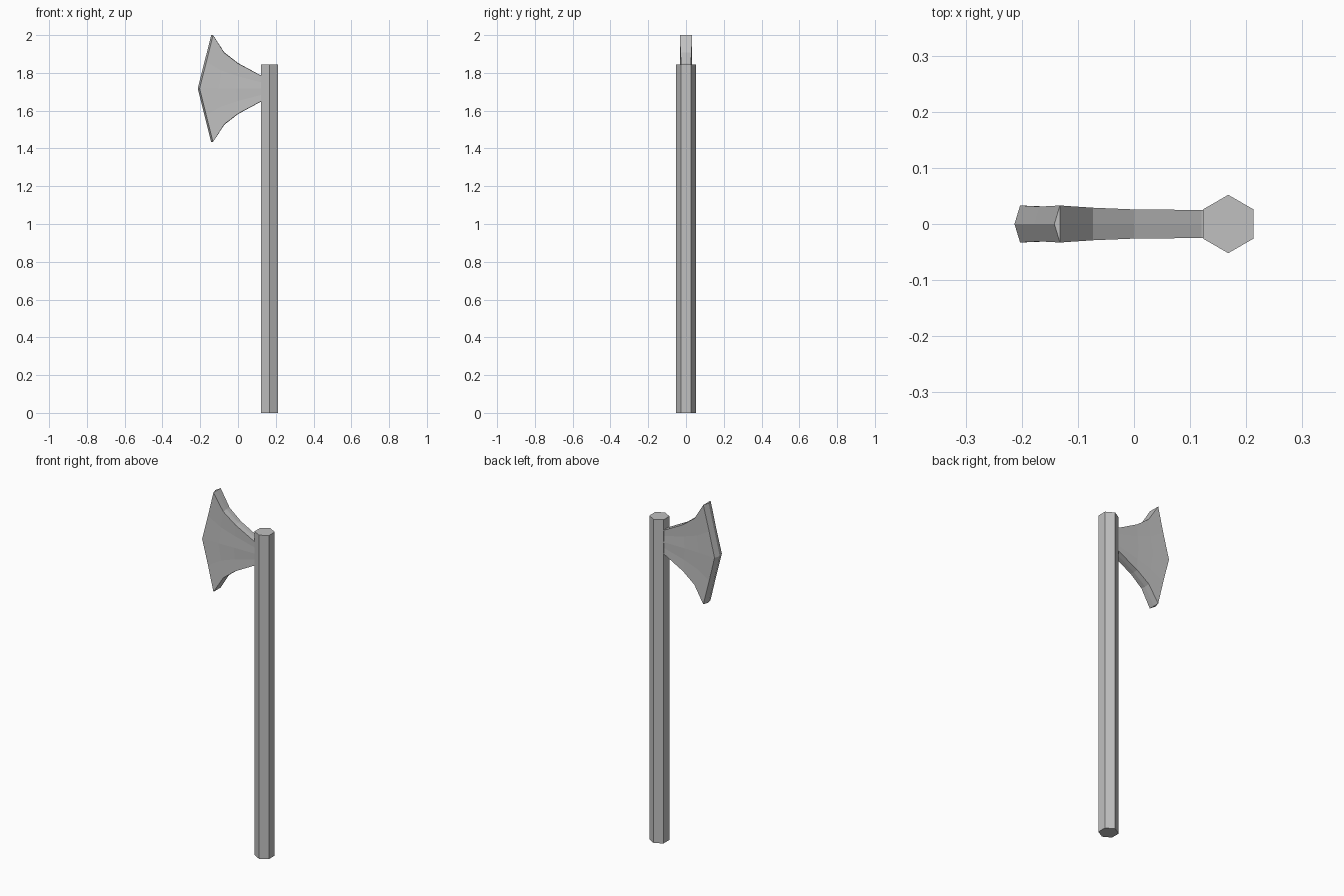
import bpy
import bmesh
import math

if "Cube" in bpy.data.objects:
    bpy.data.objects.remove(bpy.data.objects["Cube"], do_unlink=True)

# One plain grey for the whole axe
grey = bpy.data.materials.new("plain_grey")
grey.use_nodes = True
colour = (0.53, 0.53, 0.53, 1)
grey.diffuse_color = colour
grey.node_tree.nodes["Principled BSDF"].inputs["Base Color"].default_value = colour

HANDLE_X = 0.168
HANDLE_HEIGHT = 1.845
BLADE_Z = 1.717

# Six-sided handle with corners pointing to the front and back
bpy.ops.mesh.primitive_cylinder_add(
    vertices=6, radius=0.052, depth=HANDLE_HEIGHT,
    location=(HANDLE_X, 0, HANDLE_HEIGHT / 2))
handle = bpy.context.object
handle.name = "handle"
handle.data.materials.append(grey)

# Blade sections: x, half height, half thickness, forward bow at mid height
sections = [
    (0.160, 0.060, 0.025, 0.0),
    (0.120, 0.070, 0.025, 0.0),
    (0.000, 0.135, 0.026, 0.008),
    (-0.073, 0.192, 0.029, 0.03),
    (-0.132, 0.283, 0.033, 0.071),
    (-0.142, 0.283, 0.0, 0.071),   # sharp centre line of the cutting edge
]
ROWS = [1, 0.5, 0, -0.5, -1]


def section_ring(bm, x, half_height, half_thick, bow):
    """Closed ring: back rows, bottom ridge, front rows, top ridge."""
    def vert(t, y, z_scale=0.985):
        # Thickness dips slightly between the top, middle and bottom rows
        y *= 1 - 0.06 * math.sin(math.pi * abs(t))
        return bm.verts.new((x - bow * (1 - abs(t)), y,
                             BLADE_Z + t * half_height * z_scale))
    edge = 1 if half_thick < 0.001 or half_height > 0.25 else 0.985
    back = [vert(t, half_thick, edge) for t in ROWS]
    bottom = [vert(-1, 0, 1)]
    front = [vert(t, -half_thick, edge) for t in reversed(ROWS)]
    top = [vert(1, 0, 1)]
    return back + bottom + front + top


# Flared blade lofted from the handle to the cutting edge
bm = bmesh.new()
rings = [section_ring(bm, *s) for s in sections]
for a, b in zip(rings, rings[1:]):
    for i in range(len(a)):
        j = (i + 1) % len(a)
        bm.faces.new((a[i], a[j], b[j], b[i]))
bm.faces.new(rings[0])
bmesh.ops.remove_doubles(bm, verts=bm.verts, dist=0.0005)
bmesh.ops.recalc_face_normals(bm, faces=bm.faces)
mesh = bpy.data.meshes.new("blade")
bm.to_mesh(mesh)
bm.free()
mesh.materials.append(grey)
blade = bpy.data.objects.new("blade", mesh)
bpy.context.collection.objects.link(blade)
